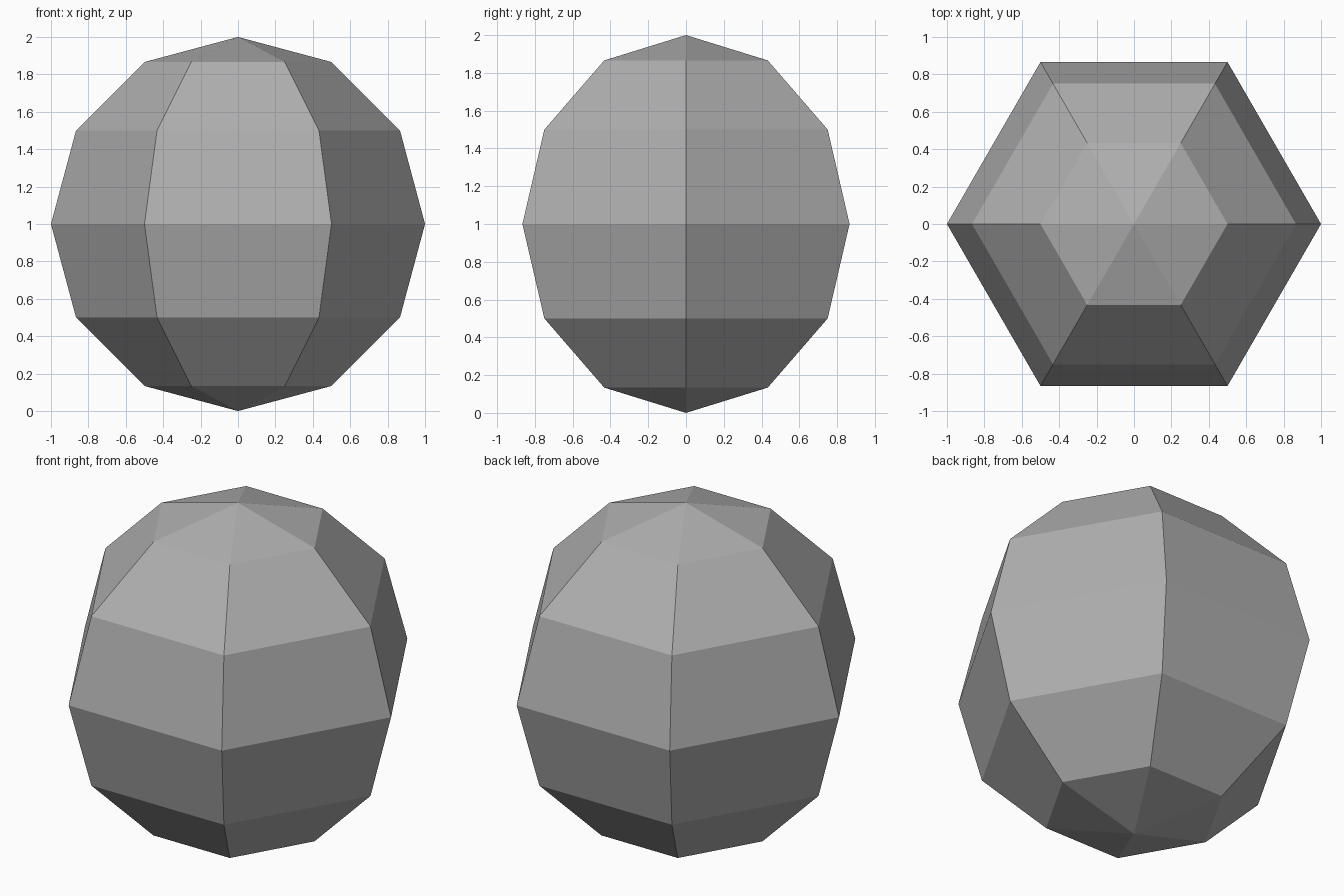
import bpy
import bmesh
from math import sin, cos, pi

cube = bpy.data.objects.get("Cube")
if cube:
    bpy.data.objects.remove(cube, do_unlink=True)

SEGMENTS = 6
RINGS = 6
RADIUS = 1.0

# Plain grey material
grey = bpy.data.materials.new("mid_grey")
grey.use_nodes = True
colour = (0.43, 0.43, 0.43, 1.0)
grey.diffuse_color = colour
grey.node_tree.nodes["Principled BSDF"].inputs["Base Color"].default_value = colour

# Half-circle profile, spun around the vertical axis into a faceted ball
bm = bmesh.new()
profile = []
for i in range(RINGS + 1):
    a = pi * i / RINGS
    profile.append(bm.verts.new((RADIUS * sin(a), 0, RADIUS - RADIUS * cos(a))))
edges = [bm.edges.new(pair) for pair in zip(profile, profile[1:])]
bmesh.ops.spin(bm, geom=profile + edges, cent=(0, 0, 0), axis=(0, 0, 1),
               angle=2 * pi, steps=SEGMENTS, use_merge=False)

# Weld the seam and poles, leaving triangles at the caps
bmesh.ops.remove_doubles(bm, verts=bm.verts, dist=0.001)
bmesh.ops.recalc_face_normals(bm, faces=bm.faces)
for face in bm.faces:
    face.smooth = False

mesh = bpy.data.meshes.new("faceted_ball")
bm.to_mesh(mesh)
bm.free()
mesh.materials.append(grey)
ball = bpy.data.objects.new("faceted_ball", mesh)
bpy.context.collection.objects.link(ball)
